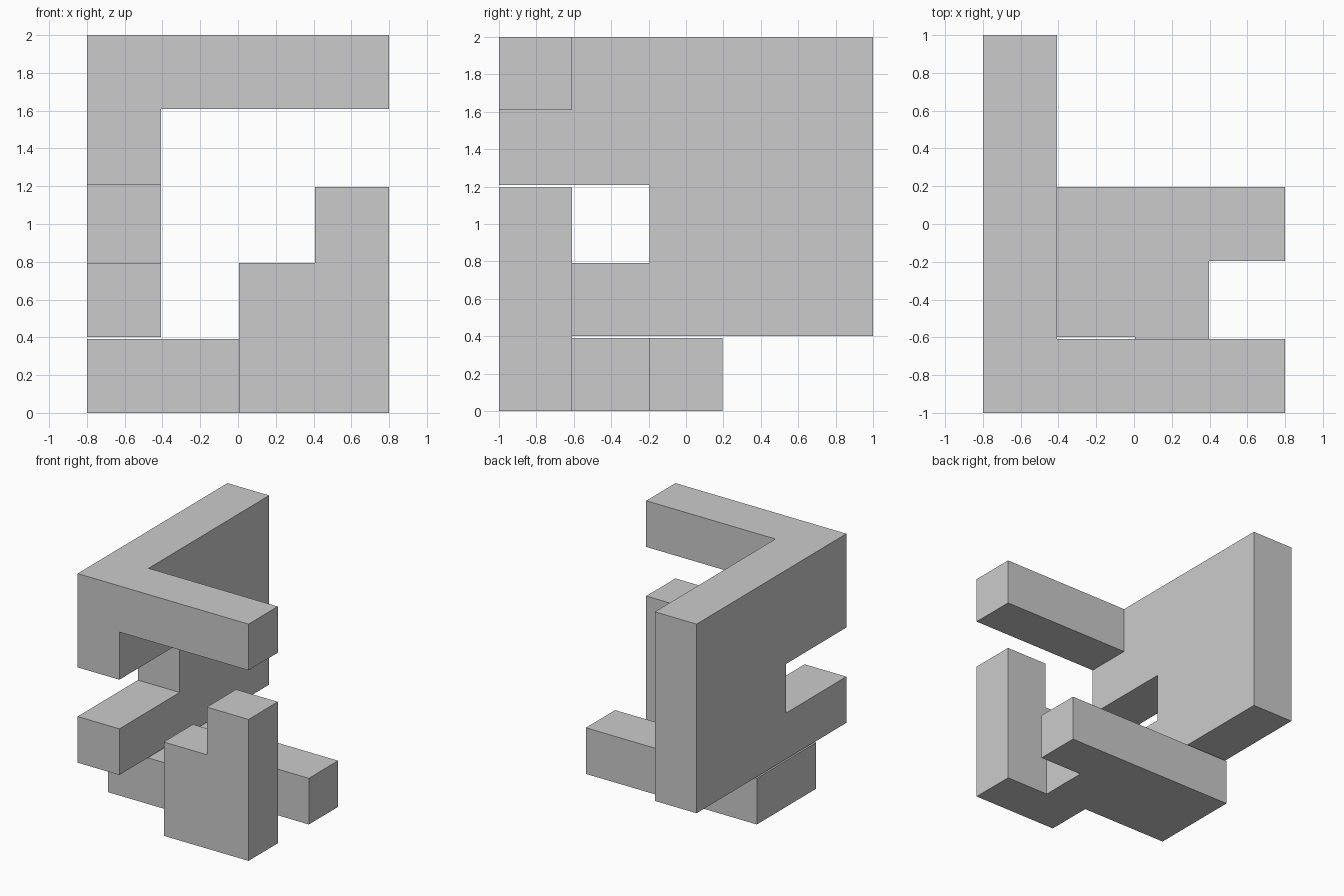
import bpy, bmesh
from mathutils import Vector

if "Cube" in bpy.data.objects:
    bpy.data.objects.remove(bpy.data.objects["Cube"])

# Two interlocking pieces on a cell grid, with a thin clearance between them
STEP, SIZE = 0.4025, 0.39
ORIGIN = (-0.79875, -1.0, 0.0)


def lo(axis, k):
    return ORIGIN[axis] + k * STEP


def hi(axis, k):
    return lo(axis, k) + SIZE


def prism(name, axis, profile, start, end):
    """Extrude a 2D profile (the other two axes, in order) along an axis."""
    def point(p):
        co = list(p)
        co.insert(axis, start)
        return co
    bm = bmesh.new()
    face = bm.faces.new([bm.verts.new(point(p)) for p in profile])
    ext = bmesh.ops.extrude_face_region(bm, geom=[face])
    shift = Vector((0, 0, 0))
    shift[axis] = end - start
    bmesh.ops.translate(bm, vec=shift, verts=[
        v for v in ext["geom"] if isinstance(v, bmesh.types.BMVert)])
    bmesh.ops.recalc_face_normals(bm, faces=bm.faces)
    mesh = bpy.data.meshes.new(name)
    bm.to_mesh(mesh)
    bm.free()
    ob = bpy.data.objects.new(name, mesh)
    bpy.context.collection.objects.link(ob)
    return ob


def rect(a0, a1, b0, b1):
    return [(a0, b0), (a1, b0), (a1, b1), (a0, b1)]


def fuse(body, extra):
    mod = body.modifiers.new("Union", "BOOLEAN")
    mod.operation, mod.solver, mod.object = "UNION", "EXACT", extra
    bpy.context.view_layer.objects.active = body
    bpy.ops.object.modifier_apply(modifier=mod.name)
    bpy.data.objects.remove(extra)


X, Y, Z = 0, 1, 2

# Upper piece: notched wall with a beam along its top front edge
wall = prism("upper_piece", X, [
    (lo(Y, 0), lo(Z, 1)), (hi(Y, 4), lo(Z, 1)), (hi(Y, 4), hi(Z, 4)),
    (lo(Y, 0), hi(Z, 4)), (lo(Y, 0), lo(Z, 3)), (lo(Y, 2), lo(Z, 3)),
    (lo(Y, 2), hi(Z, 1)), (lo(Y, 0), hi(Z, 1))], lo(X, 0), hi(X, 0))
beam = prism("top_beam", Y, rect(lo(X, 0), hi(X, 3), lo(Z, 4), hi(Z, 4)),
             lo(Y, 0), hi(Y, 0))
fuse(wall, beam)

# Lower piece: flat base with a stepped post at the front
base = prism("lower_piece", Z, [
    (lo(X, 2), lo(Y, 0)), (hi(X, 3), lo(Y, 0)), (hi(X, 3), hi(Y, 0)),
    (hi(X, 2), hi(Y, 0)), (hi(X, 2), lo(Y, 2)), (hi(X, 3), lo(Y, 2)),
    (hi(X, 3), hi(Y, 2)), (lo(X, 0), hi(Y, 2)), (lo(X, 0), lo(Y, 1)),
    (lo(X, 2), lo(Y, 1))], lo(Z, 0), hi(Z, 0))
post = prism("stepped_post", Y, [
    (lo(X, 2), lo(Z, 0)), (hi(X, 3), lo(Z, 0)), (hi(X, 3), hi(Z, 2)),
    (lo(X, 3), hi(Z, 2)), (lo(X, 3), hi(Z, 1)), (lo(X, 2), hi(Z, 1))],
    lo(Y, 0), hi(Y, 0))
fuse(base, post)
